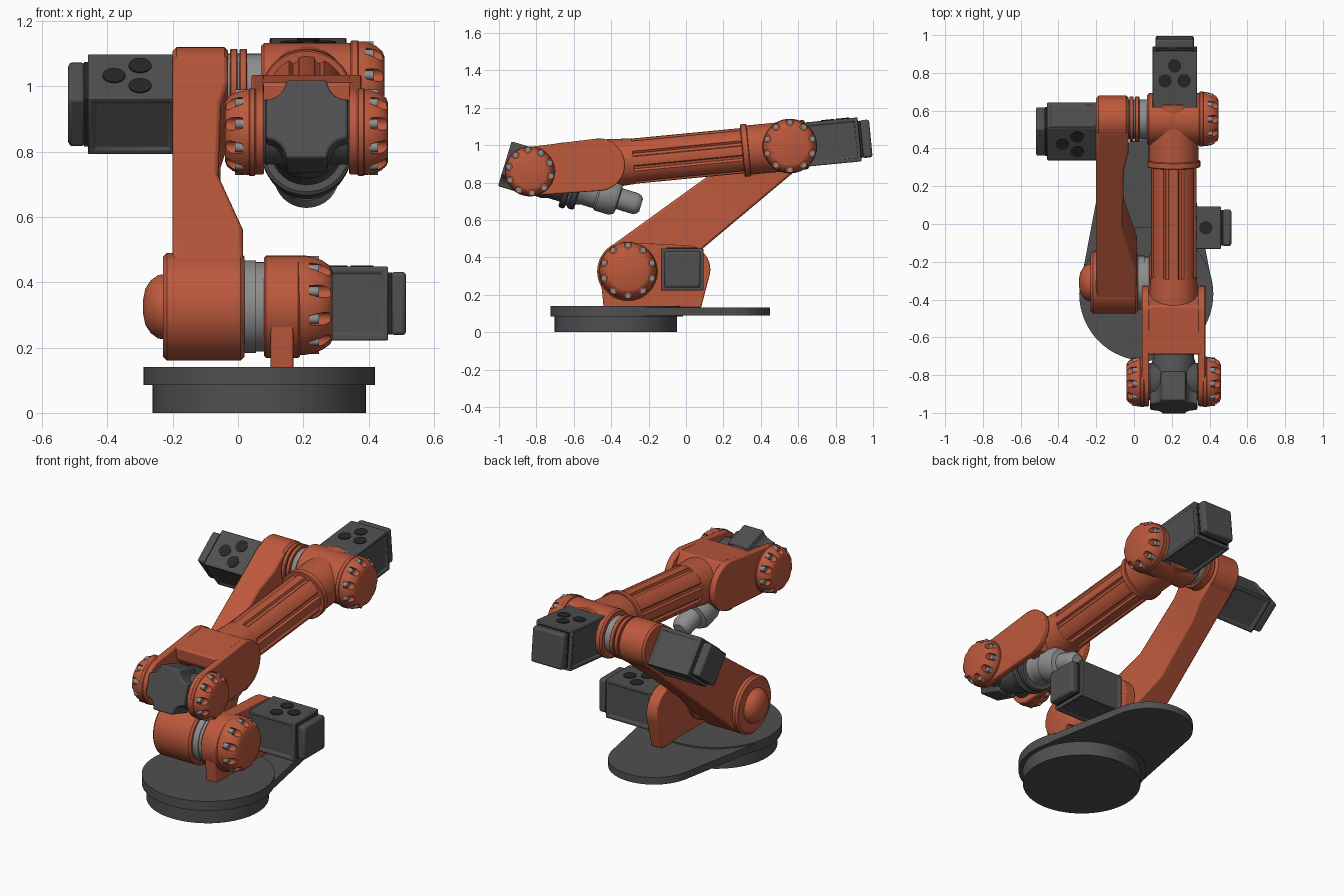
import bpy, bmesh
from math import sin, cos, pi, radians
from mathutils import Matrix, Vector
from mathutils.geometry import convex_hull_2d

if "Cube" in bpy.data.objects:
    bpy.data.objects.remove(bpy.data.objects["Cube"])


def material(name, r, g, b):
    m = bpy.data.materials.new(name)
    m.use_nodes = True
    m.diffuse_color = (r, g, b, 1)
    m.node_tree.nodes["Principled BSDF"].inputs["Base Color"].default_value = (r, g, b, 1)
    return m


ORANGE = material("burnt orange", .51, .10, .046)
DARK = material("dark grey", .08, .08, .08)
GREY = material("light grey", .27, .27, .27)
BLACK = material("near black", .02, .02, .02)

CYCLE = Matrix(((0, 0, 1, 0), (1, 0, 0, 0), (0, 1, 0, 0), (0, 0, 0, 1)))
parts = []


def side(x, y, z, angle=0):
    """Frame with local x = world y, local y = world z, local z = world x, turned by angle."""
    return Matrix.Translation((x, y, z)) @ CYCLE @ Matrix.Rotation(radians(angle), 4, 'Z')


def turn(degrees):
    return Matrix.Rotation(radians(degrees), 4, 'Y')


def shift(x, y, z):
    return Matrix.Translation((x, y, z))


def loft(name, rings, frame, mat, bevel=0, recess=0):
    bm = bmesh.new()
    rows = [[bm.verts.new(p) for p in ring] for ring in rings]
    n = len(rows[0])
    walls = [bm.faces.new((a[i], a[(i + 1) % n], b[(i + 1) % n], b[i]))
             for a, b in zip(rows, rows[1:]) for i in range(n)]
    bm.faces.new(rows[0])
    bm.faces.new(rows[-1])
    bmesh.ops.recalc_face_normals(bm, faces=bm.faces)
    if recess:  # sunken panels on every wall except the top one
        panels = [f for f in walls if f.normal.y < .5]
        bmesh.ops.inset_individual(bm, faces=panels, thickness=.025, depth=0)
        bmesh.ops.inset_individual(bm, faces=panels, thickness=.006, depth=-recess)
    mesh = bpy.data.meshes.new(name)
    bm.to_mesh(mesh)
    bm.free()
    mesh.materials.append(mat)
    ob = bpy.data.objects.new(name, mesh)
    bpy.context.collection.objects.link(ob)
    ob.matrix_world = frame
    if bevel:
        mod = ob.modifiers.new("soft edges", 'BEVEL')
        mod.width, mod.segments, mod.limit_method = bevel, 2, 'ANGLE'
    parts.append(ob)
    return ob


def lathe(name, profile, frame, mat, n=48):
    rings = [[(r * cos(2 * pi * i / n), r * sin(2 * pi * i / n), h) for i in range(n)]
             for r, h in profile]
    return loft(name, rings, frame, mat)


def drum(name, r, h0, h1, frame, mat, c=.01, n=48):
    return lathe(name, [(r - c, h0), (r, h0 + c), (r, h1 - c), (r - c, h1)], frame, mat, n)


def prism(name, pts, h0, h1, frame, mat, bevel=0, recess=0):
    return loft(name, [[(x, y, h) for x, y in pts] for h in (h0, h1)], frame, mat, bevel, recess)


def square(s):
    return [(-s, -s), (s, -s), (s, s), (-s, s)]


def hull(circles, extra=(), n=64):
    pts = [Vector((x + r * cos(2 * pi * i / n), y + r * sin(2 * pi * i / n)))
           for x, y, r in circles for i in range(n)] + [Vector(p) for p in extra]
    return [tuple(pts[i]) for i in convex_hull_2d(pts)]


def motor(name, frame, s, h0, h1, end):
    """Square motor along local z with vents on its +y face."""
    prism(name + "_body", square(s), h0, h1, frame, DARK, .008, .008)
    prism(name + "_seam", square(s * .84), h1 - .01, h1 + .012, frame, BLACK)
    prism(name + "_end", square(s * .86), h1 + .008, end, frame, DARK, .012)
    for i, (x, z) in enumerate(((0, .08), (-.05, .16), (.05, .16))):
        spot = frame @ shift(x, s, h1 - z) @ Matrix.Rotation(-pi / 2, 4, 'X')
        lathe(f"{name}_vent_{i}", [(.035, -.004), (.035, .004)], spot, BLACK, 24)


def cap(name, frame, R, h, count=10):
    """Domed joint cover with bolt pockets round its rim."""
    ob = lathe(name, [(R, -.01), (R, .2 * h), (.97 * R, .45 * h), (.91 * R, .7 * h),
                      (.8 * R, .92 * h), (.68 * R, h)], frame, ORANGE)
    for i in range(count):
        a = 2 * pi * (i + .5) / count
        spot = frame @ shift(.89 * R * cos(a), .89 * R * sin(a), 0)
        cutter = lathe("pocket_cutter", [(.02, .32 * h), (.02, 2 * h)], spot, ORANGE, 16)
        cutter.hide_render = True
        mod = ob.modifiers.new("pocket", 'BOOLEAN')
        mod.operation, mod.solver, mod.object = 'DIFFERENCE', 'EXACT', cutter
        bpy.context.view_layer.objects.active = ob
        bpy.ops.object.modifier_apply(modifier=mod.name)
        parts.remove(cutter)
        bpy.data.objects.remove(cutter)
        lathe(f"{name}_bolt_{i}", [(.015, .25 * h), (.015, .6 * h)], spot, GREY, 12)


# Base
lathe("base_foot", [(.327, 0), (.327, .095)], shift(.065, -.375, 0), DARK, 64)
lathe("base_disc", [(.355, .085), (.355, .14)], shift(.065, -.37, 0), DARK, 64)
prism("base_plate", hull([(.065, -.37, .352), (.065, .205, .245)]), .09, .132, Matrix(), DARK)

# Shoulder bracket, joint and motor
world = side(0, 0, 0)
prism("shoulder_bracket", hull([(-.31, .33, .15), (0, .335, .13)], [(-.44, .13), (.08, .13)]),
      .10, .17, world, ORANGE, .006)
shoulder = side(0, -.31, .325)
drum("shoulder_drum", .165, -.23, .02, shoulder, ORANGE, .012)
lathe("shoulder_dome", [(.1, -.225), (.097, -.245), (.08, -.268), (.055, -.284), (.02, -.291)],
      shoulder, ORANGE)
lathe("shoulder_ring", [(.142, .01), (.142, .055), (.137, .055), (.137, .085)], shoulder, GREY)
drum("shoulder_housing", .157, .08, .19, shoulder, ORANGE, .006)
cap("shoulder_cap", side(.185, -.31, .33), .152, .105)
motor("shoulder_motor", side(0, -.02, .335), .113, .165, .46, .515)

# Upper arm with a pinched inner side
LEAN = 37.9
arm = side(0, -.31, .325, LEAN)
rings = []
for s, inner in ((0, .015), (.2, .015), (.48, -.06), (.85, -.053), (.96, -.03), (1.097, -.03)):
    w = .163 - .036 * s
    rings.append([(s, -w, -.2), (s, w, -.2), (s, w, inner), (s, -w, inner)])
loft("upper_arm", rings, arm, ORANGE, .012)
elbow = side(0, .555, .995)
drum("upper_arm_head", .125, -.2, -.03, elbow, ORANGE, .012)
motor("elbow_motor", side(0, .49, .945, LEAN) @ turn(180), .11, .19, .46, .52)

# Elbow joint
lathe("elbow_ring", [(.105, -.04), (.105, .08)], elbow, GREY)
for i, x in enumerate((-.025, .005)):
    drum(f"elbow_collar_{i}", .12, x, x + .023, elbow, ORANGE, .003)
drum("elbow_housing", .138, .07, .365, elbow, ORANGE, .01)
drum("elbow_rim", .146, .345, .37, elbow, ORANGE, .004)
cap("elbow_cap", side(.365, .555, .995), .143, .083)

# Forearm with grooves along its length
fore = side(.21, .555, .995, 5.5)
along = fore @ turn(90)
drum("forearm_root", .132, -.25, .09, along, ORANGE, .006)
drum("forearm_flange", .141, -.255, -.22, along, ORANGE, .004)
outline = []
for i in range(96):
    a = 2 * pi * i / 96
    off = abs((a + pi / 4) % (pi / 2) - pi / 4)
    r = .108 if .24 < off < .4 else .121
    outline.append((r * cos(a), r * sin(a)))
prism("forearm_tube", outline, -.9, -.24, along, ORANGE)
lathe("forearm_neck", [(.13, -1.08), (.13, -.96), (.122, -.84)], along, ORANGE)
motor("roll_motor", along @ shift(-.005, 0, 0), .118, .06, .375, .435)

# Wrist fork
prism("fork_web", [(-1.24, .135), (-1.24, .06), (-1.08, -.12), (-.98, -.12), (-.92, 0), (-.98, .135)],
      -.15, .15, fore, ORANGE, .01)
for label, turned in (("left", 0), ("right", 180)):
    plate = side(.21, -.835, .86, 5.5)
    flip = plate @ turn(turned)
    k = -1 if turned else 1
    prism(label + "_fork_plate", hull([(0, 0, .13), (.37 * k, 0, .14)]), .13, .168, flip, ORANGE, .006)
    drum(label + "_wrist_rim", .134, .155, .178, flip, ORANGE, .004)
    cap(label + "_wrist_cap", flip @ shift(0, 0, .172), .131, .078)

# Wrist body with a cross-shaped front
wrist = side(.21, -.835, .86, -17)
tool = wrist @ turn(90)
drum("wrist_hub", .1, -.132, .132, wrist, DARK, .006)
lathe("wrist_body", [(.112, -.115), (.118, -.05), (.118, .1), (.108, .13), (.108, .21)], tool, DARK)
cross = []
for q in range(4):
    for i in range(9):
        a = q * pi / 2 + pi + pi / 2 - i * pi / 16
        b = q * pi / 2
        cx, cy = .125 * (cos(b) - sin(b)), .125 * (sin(b) + cos(b))
        cross.append((cx + .062 * cos(a), cy + .062 * sin(a)))
prism("wrist_cross", cross, -.14, .02, tool, DARK, .008)

# Tool flange and nozzle
drum("tool_flange", .138, .2, .235, tool, DARK, .008)
drum("tool_flange_step", .13, .245, .285, tool, DARK, .008)
lathe("tool_neck", [(.118, .23), (.118, .25)], tool, GREY)
lathe("tool_barrel", [(.1, .28), (.09, .31), (.09, .38), (.099, .39), (.099, .47), (.085, .495),
                      (.058, .5), (.058, .59), (.05, .61), (.035, .622)], tool, GREY)

# Smooth round surfaces, keep the edges crisp
bpy.ops.object.select_all(action='DESELECT')
for ob in parts:
    ob.select_set(True)
bpy.context.view_layer.objects.active = parts[0]
bpy.ops.object.shade_smooth_by_angle(angle=radians(32))
